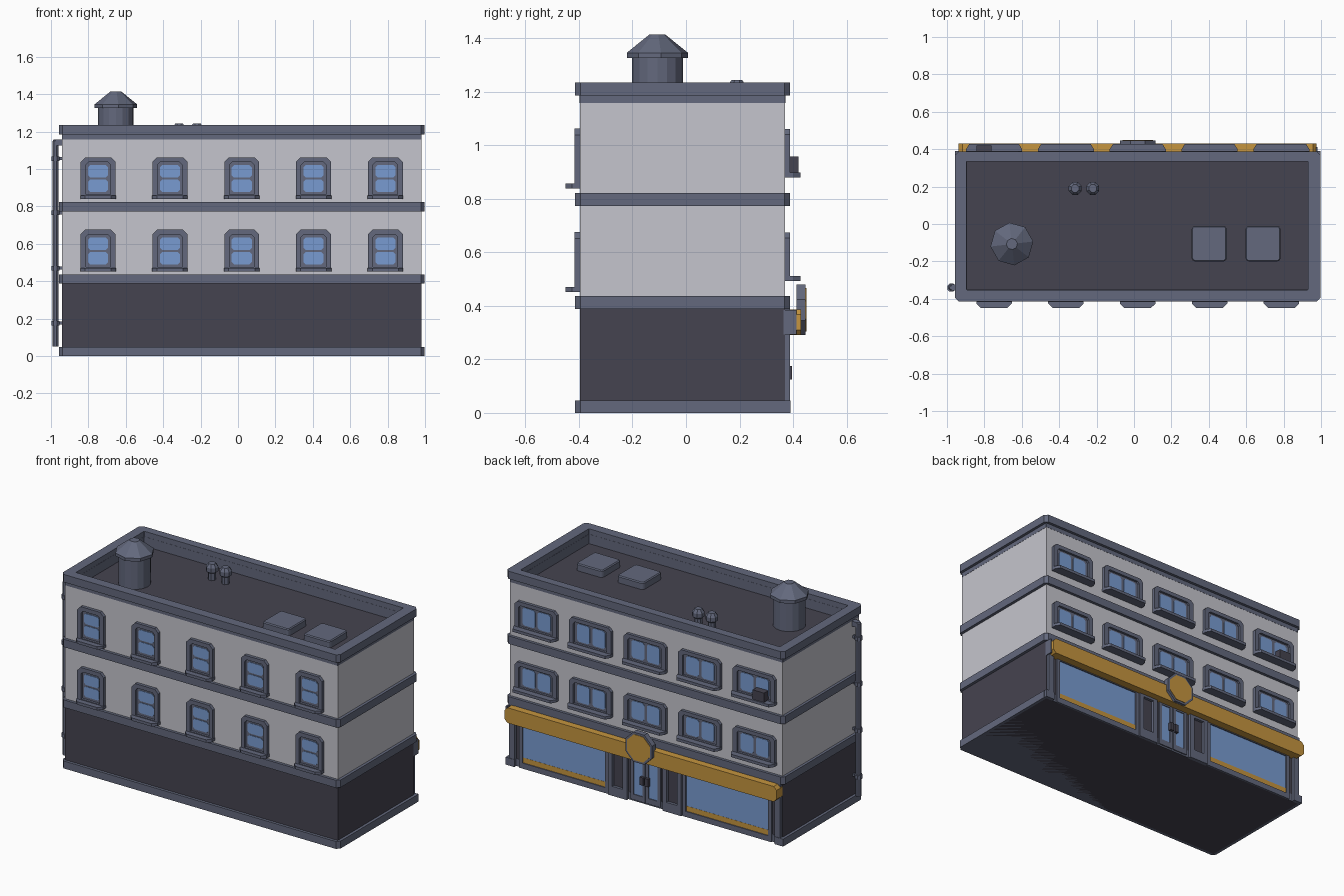
import bpy, bmesh, math

if "Cube" in bpy.data.objects:
    bpy.data.objects.remove(bpy.data.objects["Cube"])

def mat(name, r, g, b):
    m = bpy.data.materials.new(name)
    m.diffuse_color = (r, g, b, 1)
    m.use_nodes = True
    m.node_tree.nodes["Principled BSDF"].inputs["Base Color"].default_value = m.diffuse_color
    return m

WALL = mat("pale_wall", 0.56, 0.56, 0.61)
SLATE = mat("slate_trim", 0.125, 0.14, 0.205)
DARK = mat("dark_stone", 0.06, 0.057, 0.08)
GLASS = mat("blue_glass", 0.19, 0.33, 0.64)
GOLD = mat("amber_sign", 0.56, 0.30, 0.05)

def finish(name, bm, m):
    bmesh.ops.recalc_face_normals(bm, faces=bm.faces)
    me = bpy.data.meshes.new(name)
    bm.to_mesh(me)
    bm.free()
    me.materials.append(m)
    ob = bpy.data.objects.new(name, me)
    bpy.context.collection.objects.link(ob)
    return ob

def place(p, d, axis):
    return (p[0], p[1], d) if axis == 'z' else (p[0], d, p[1])

def rect(x0, x1, y0, y1, bot=0.0, top=0.0):
    """Rectangle outline with optional chamfers at its lower and upper corners."""
    b, t = bot, top
    pts = [(x0 + b, y0), (x1 - b, y0), (x1, y0 + b), (x1, y1 - t),
           (x1 - t, y1), (x0 + t, y1), (x0, y1 - t), (x0, y0 + b)]
    out = []
    for p in pts:
        if p not in out:
            out.append(p)
    return out

def prism(name, pts, d0, d1, m, axis='z'):
    bm = bmesh.new()
    a = [bm.verts.new(place(p, d0, axis)) for p in pts]
    b = [bm.verts.new(place(p, d1, axis)) for p in pts]
    bm.faces.new(a)
    bm.faces.new(b)
    n = len(pts)
    for i in range(n):
        j = (i + 1) % n
        bm.faces.new((a[i], a[j], b[j], b[i]))
    return finish(name, bm, m)

def ring(name, outer, inner, d0, d1, m, axis='z'):
    bm = bmesh.new()
    loops = [[bm.verts.new(place(p, d, axis)) for p in pts]
             for pts, d in ((outer, d0), (outer, d1), (inner, d1), (inner, d0))]
    n = len(outer)
    for k in range(4):
        a, b = loops[k], loops[(k + 1) % 4]
        for i in range(n):
            j = (i + 1) % n
            bm.faces.new((a[i], a[j], b[j], b[i]))
    return finish(name, bm, m)

def lathe(name, cx, cy, profile, sides, m, turn=0.0):
    """Stack of rings (radius, z), capped at both ends."""
    bm = bmesh.new()
    rows = []
    for r, z in profile:
        rows.append([bm.verts.new((cx + r * math.cos(turn + 2 * math.pi * i / sides),
                                   cy + r * math.sin(turn + 2 * math.pi * i / sides), z))
                     for i in range(sides)])
    for a, b in zip(rows, rows[1:]):
        for i in range(sides):
            j = (i + 1) % sides
            bm.faces.new((a[i], a[j], b[j], b[i]))
    bm.faces.new(rows[0])
    bm.faces.new(rows[-1])
    return finish(name, bm, m)

CX = 0.02
COLS = [CX + 0.384 * (k - 2) for k in range(5)]

# main storeys
prism("ground_storey", rect(-0.94, 0.98, -0.396, 0.37), 0.0, 0.40, DARK)
prism("upper_storeys", rect(-0.94, 0.98, -0.396, 0.37), 0.40, 1.12, WALL)
prism("roof_deck", rect(-0.93, 0.97, -0.386, 0.36), 1.12, 1.14, DARK)

# horizontal ledges, plinth and parapet
slab = rect(-0.957, 0.998, -0.414, 0.388, 0.02, 0.02)
prism("plinth", rect(-0.957, 0.998, -0.414, 0.372, 0.02, 0), 0.0, 0.047, SLATE)
prism("lower_ledge", slab, 0.388, 0.436, SLATE)
prism("middle_ledge", slab, 0.772, 0.822, SLATE)
hole = rect(-0.895, 0.93, -0.352, 0.335, 0.002, 0.002)
ring("parapet", slab, hole, 1.185, 1.234, SLATE)
wall_line = rect(-0.941, 0.981, -0.397, 0.371, 0.001, 0.001)
ring("parapet_band", wall_line, hole, 1.158, 1.185, SLATE)
ring("parapet_wall", rect(-0.94, 0.98, -0.396, 0.37), rect(-0.895, 0.93, -0.352, 0.335),
     1.12, 1.158, WALL)
ring("parapet_lining", rect(-0.90, 0.935, -0.357, 0.34), rect(-0.894, 0.929, -0.351, 0.334),
     1.13, 1.20, SLATE)

# tall windows on the front
for z in (0.453, 0.84):
    for x in COLS:
        ring("front_window_frame", rect(x - .093, x + .093, z, z + .222, 0, .024),
             rect(x - .066, x + .066, z + .022, z + .196, 0, .014), -0.39, -0.416, SLATE, 'y')
        prism("front_window_sash", rect(x - .07, x + .07, z + .015, z + .20),
              -0.39, -0.401, SLATE, 'y')
        prism("front_sill", [(x - .095, -.39), (x - .095, -.425), (x - .07, -.45),
                             (x + .07, -.45), (x + .095, -.425), (x + .095, -.39)],
              z - .001, z + .017, SLATE)
        for p in (0.037, 0.114):
            prism("front_pane", rect(x - .054, x + .054, z + p, z + p + .066, .012, .012),
                  -0.40, -0.404, GLASS, 'y')

# wide windows on the shop side
for z in (0.494, 0.88):
    for x in COLS:
        ring("back_window_frame", rect(x - .148, x + .148, z, z + .18, 0, .02),
             rect(x - .118, x + .118, z + .02, z + .156, 0, .012), 0.365, 0.389, SLATE, 'y')
        prism("back_window_sash", rect(x - .125, x + .125, z + .015, z + .16),
              0.365, 0.375, SLATE, 'y')
        prism("back_sill", [(x - .15, .365), (x - .15, .40), (x - .132, .428),
                            (x + .132, .428), (x + .15, .40), (x + .15, .365)],
              z - .001, z + .017, SLATE)
        for s in (-1, 1):
            c = x + s * 0.054
            prism("back_pane", rect(c - .045, c + .045, z + .032, z + .145, .012, .012),
                  0.374, 0.378, GLASS, 'y')

# cooling unit resting on one sill
prism("cooling_unit", rect(COLS[0] - .095, COLS[0] - .015, .897, .957), 0.37, 0.42, DARK, 'y')

# shop windows, end columns and panelled piers, mirrored about the door
def span(s, a, b):
    return sorted((CX + s * a, CX + s * b))

for s in (-1, 1):
    x0, x1 = span(s, 0.285, 0.865)
    ring("shop_window_frame", rect(x0 - .022, x1 + .022, 0.0, 0.31), rect(x0, x1, 0.035, 0.285),
         0.365, 0.381, SLATE, 'y')
    prism("shop_glass", rect(x0, x1, 0.068, 0.285), 0.365, 0.374, GLASS, 'y')
    prism("shop_stall_riser", rect(x0, x1, 0.035, 0.068), 0.365, 0.375, GOLD, 'y')
    x0, x1 = span(s, 0.915, 0.955)
    prism("end_column", rect(x0, x1, 0.0, 0.39), 0.365, 0.388, SLATE, 'y')
    x0, x1 = span(s, 0.915, 0.977)
    prism("end_column_base", rect(x0, x1, 0.0, 0.047), 0.365, 0.391, SLATE, 'y')
    x0, x1 = span(s, 0.125, 0.258)
    ring("door_pier", rect(x0, x1, 0.0, 0.31), rect(x0 + .03, x1 - .03, 0.06, 0.275),
         0.365, 0.388, SLATE, 'y')
    # door leaf, glass and handle
    x0, x1 = span(s, 0.002, 0.105)
    ring("door_leaf", rect(x0, x1, 0.01, 0.30), rect(x0 + .02, x1 - .02, 0.045, 0.28),
         0.365, 0.379, SLATE, 'y')
    prism("door_glass", rect(x0 + .02, x1 - .02, 0.045, 0.28), 0.365, 0.374, GLASS, 'y')
    x0, x1 = span(s, 0.006, 0.03)
    prism("door_handle", rect(x0, x1, 0.125, 0.175), 0.375, 0.395, DARK, 'y')

# sign board and round badge
prism("sign_board", rect(-0.938, 0.976, 0.29, 0.387, .02, .02), 0.37, 0.43, GOLD, 'y')
prism("sign_end_cap", rect(0.972, 0.981, 0.292, 0.385), 0.365, 0.413, SLATE, 'y')

def octagon(r):
    return [(CX + r * math.cos(math.pi * (i + .5) / 4), 0.385 + r * math.sin(math.pi * (i + .5) / 4))
            for i in range(8)]

prism("badge_body", octagon(0.102), 0.413, 0.447, SLATE, 'y')
prism("badge_face", octagon(0.088), 0.446, 0.45, GOLD, 'y')

# water tank
lathe("tank_drum", -0.653, -0.107, [(0.095, 1.13), (0.095, 1.33)], 16, SLATE)
lathe("tank_roof", -0.653, -0.107,
      [(0.115, 1.325), (0.115, 1.345), (0.03, 1.413)], 8, SLATE, math.pi / 8 * 0.3)

# mushroom vents
for x in (-0.315, -0.22):
    lathe("roof_vent", x, 0.19, [(0.024, 1.13), (0.024, 1.185), (0.037, 1.195),
                                 (0.037, 1.222), (0.022, 1.243)], 8, SLATE, math.pi / 8)

# skylights with bevelled tops
for x in (0.402, 0.69):
    sky = prism("skylight", rect(x - .094, x + .094, -.2, -.01, .012, .012), 1.13, 1.185, SLATE)
    bev = sky.modifiers.new("soft_edge", 'BEVEL')
    bev.width = 0.006
    bev.segments = 1

# drain pipe with collars and a top elbow into the wall
lathe("drain_pipe", -0.976, -0.34, [(0.017, 0.05), (0.017, 1.148), (0.010, 1.157)], 8, SLATE, math.pi / 8)
prism("drain_elbow", rect(-0.976, -0.935, 1.125, 1.157), -0.356, -0.324, SLATE, 'y')
for z in (0.175, 0.47, 0.765, 1.055):
    lathe("drain_collar", -0.976, -0.34, [(0.024, z - .012), (0.024, z + .012)], 8, SLATE, math.pi / 8)
    prism("drain_bracket", rect(-0.976, -0.935, z - .008, z + .008), -0.348, -0.332, SLATE, 'y')
